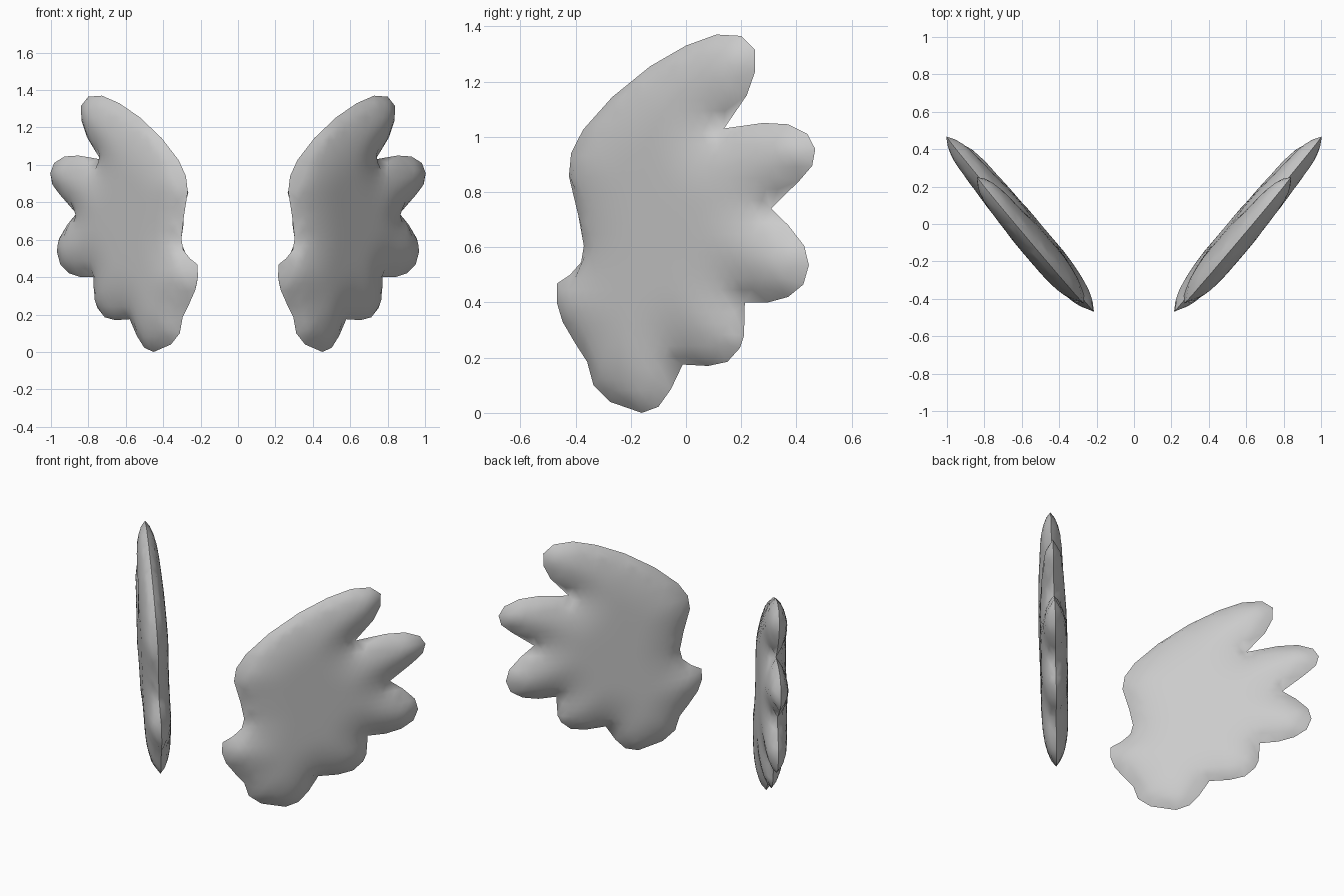
import bpy, bmesh, math
from mathutils import Vector
from mathutils.geometry import delaunay_2d_cdt, intersect_point_line

if "Cube" in bpy.data.objects:
    bpy.data.objects.remove(bpy.data.objects["Cube"])

# Feathered wing silhouette seen from the side (y, z), clockwise from the top
OUTLINE = [
    (.11, 1.37), (.2, 1.365), (.25, 1.315), (.25, 1.235), (.22, 1.15), (.138, 1.03),
    (.28, 1.05), (.37, 1.045), (.44, 1.01), (.468, .955), (.457, .895), (.41, .84), (.308, .74),
    (.37, .68), (.428, .605), (.445, .535), (.425, .465), (.37, .42), (.297, .4), (.213, .4),
    (.21, .28), (.195, .235), (.15, .185), (.08, .17), (-.012, .175),
    (-.055, .085), (-.1, .022), (-.16, 0), (-.275, .04), (-.335, .1), (-.358, .185), (-.4, .25),
    (-.447, .33), (-.468, .4), (-.468, .468), (-.42, .5), (-.38, .545), (-.37, .605),
    (-.39, .715), (-.424, .857), (-.416, .94), (-.373, 1.025), (-.268, 1.143), (-.13, 1.255),
    (0, 1.33)]
SLOPE = 0.82                          # sideways sweep of the wing
STRETCH = math.hypot(1, SLOPE)        # true length along the swept plane
NORMAL = Vector((1, -SLOPE, 0)).normalized()
HALF, BEVEL, STEP = 0.078, 0.28, 0.045

rim = [Vector((y * STRETCH, z)) for y, z in OUTLINE]
edges = list(zip(rim, rim[1:] + rim[:1]))


def rim_distance(p):
    best = 9
    for a, b in edges:
        q, t = intersect_point_line(p, a, b)
        q = a.lerp(b, min(1, max(0, t)))
        best = min(best, (p - q).length)
    return best


def inside(p):
    hit = False
    for a, b in edges:
        if (a.y > p.y) != (b.y > p.y) and p.x < a.x + (p.y - a.y) * (b.x - a.x) / (b.y - a.y):
            hit = not hit
    return hit


def place(p, h):
    y = p.x / STRETCH
    return Vector((0.606 + SLOPE * y + 0.04 * (p.y - 0.6), y, p.y)) + NORMAL * h


# Fill the silhouette with a staggered grid
pts = list(rim)
for j in range(1, 36):
    for i in range(-18, 19):
        p = Vector(((i + 0.5 * (j % 2)) * STEP, j * STEP * 0.9))
        if inside(p) and rim_distance(p) > 0.022:
            pts.append(p)
n = len(rim)
verts, _, tris, *_ = delaunay_2d_cdt(pts, [], [list(range(n))], 1, 1e-5)

# Cushion height, rising from a sharp rim, slightly smoothed
dist = [rim_distance(Vector(v)) for v in verts]
height = [0 if d < 1e-3 else HALF * (1 - (1 - min(d / BEVEL, 1)) ** 2) ** 0.6 for d in dist]
near = [set() for _ in verts]
for t in tris:
    for k in t:
        near[k].update(t)
for _ in range(2):
    height = [0 if dist[k] < 1e-3 else 0.5 * height[k] + 0.5 * sum(height[m] for m in near[k]) / len(near[k])
              for k in range(len(verts))]

# Wing: front and back cushions sharing one rim
bm = bmesh.new()
front = [bm.verts.new(place(v, h)) for v, h in zip(verts, height)]
back = [f if d < 1e-3 else bm.verts.new(place(v, -h))
        for f, v, h, d in zip(front, verts, height, dist)]
for t in tris:
    bm.faces.new([front[k] for k in t])
    if any(dist[k] >= 1e-3 for k in t):
        bm.faces.new([back[k] for k in reversed(t)])
bmesh.ops.recalc_face_normals(bm, faces=bm.faces)
mesh = bpy.data.meshes.new("wings")
bm.to_mesh(mesh)
bm.free()
wings = bpy.data.objects.new("wings", mesh)
bpy.context.collection.objects.link(wings)
bpy.context.view_layer.objects.active = wings
wings.select_set(True)
bpy.ops.object.shade_smooth_by_angle(angle=math.radians(45))

# Matching wing on the other side
mirror = wings.modifiers.new("other_wing", 'MIRROR')
mirror.use_axis[0] = True
mirror.use_mirror_merge = False
